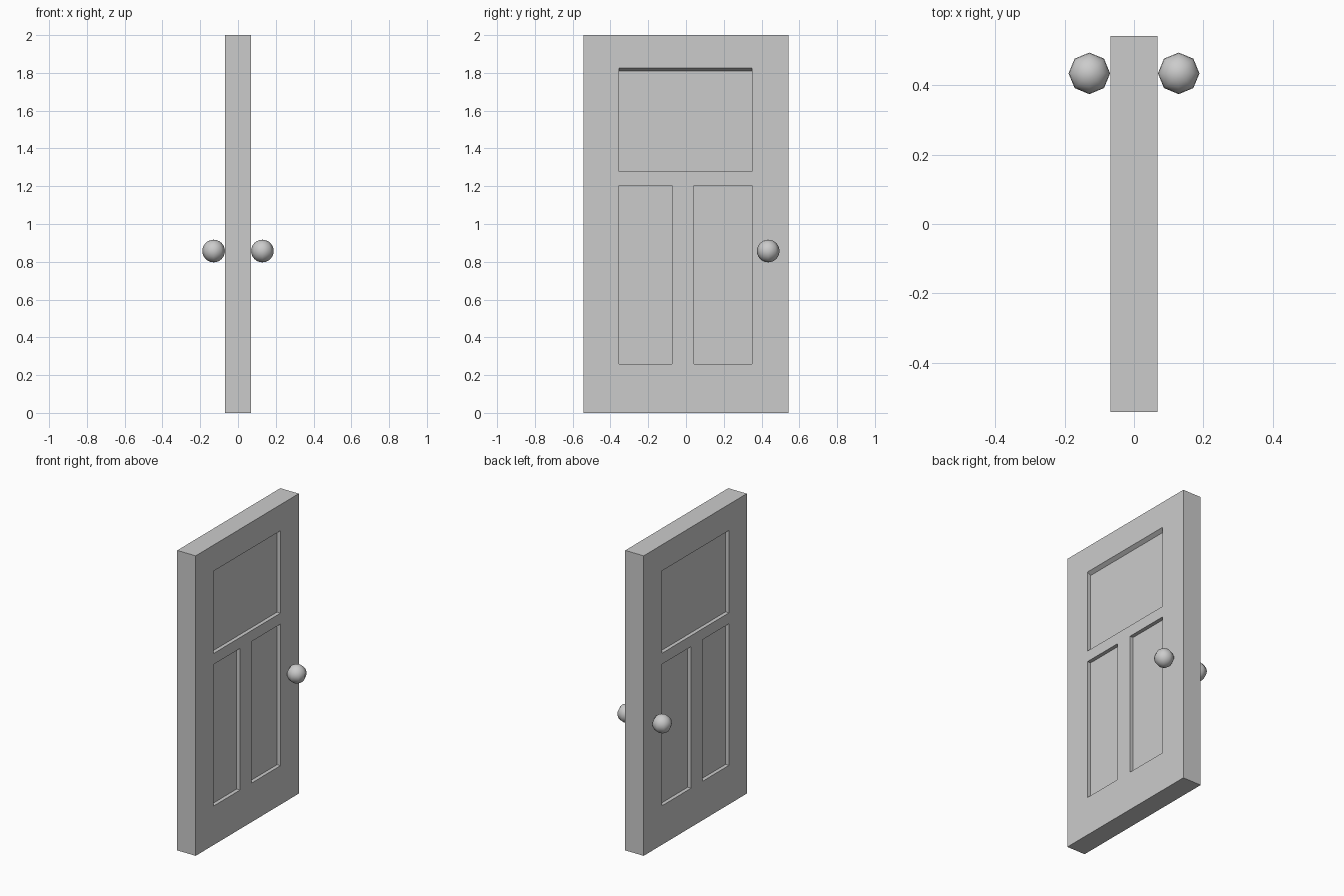
import bpy, bmesh

if "Cube" in bpy.data.objects:
    bpy.data.objects.remove(bpy.data.objects["Cube"])

HALF_T, HALF_W, HEIGHT = 0.068, 0.543, 2.0
RECESS = 0.025


def new_object(name, bm):
    bmesh.ops.recalc_face_normals(bm, faces=bm.faces)
    mesh = bpy.data.meshes.new(name)
    bm.to_mesh(mesh)
    bm.free()
    obj = bpy.data.objects.new(name, mesh)
    bpy.context.collection.objects.link(obj)
    return obj


def add_box(bm, x0, x1, y0, y1, z0, z1):
    verts = bmesh.ops.create_cube(bm, size=1)["verts"]
    for v in verts:
        v.co.x = x1 if v.co.x > 0 else x0
        v.co.y = y1 if v.co.y > 0 else y0
        v.co.z = z1 if v.co.z > 0 else z0
    return verts


# Door slab
bm = bmesh.new()
add_box(bm, -HALF_T, HALF_T, -HALF_W, HALF_W, 0, HEIGHT)
door = new_object("door_slab", bm)

# Panel recess cutters: y range, z range, slope of the upper edge
panels = [
    (-0.355, 0.35, 1.277, 1.826, 0.015),
    (-0.355, -0.075, 0.26, 1.204, 0),
    (0.043, 0.35, 0.26, 1.204, 0),
]
bm = bmesh.new()
floor_x = HALF_T - RECESS
for side in (-1, 1):
    for y0, y1, z0, z1, slope in panels:
        for v in add_box(bm, side * floor_x, side * (HALF_T + RECESS), y0, y1, z0, z1):
            if v.co.z > z0 + 0.1:
                v.co.z += slope if abs(v.co.x) > HALF_T else -slope
cutter = new_object("panel_cutter", bm)
cutter.hide_render = True
cutter.hide_viewport = True

cut = door.modifiers.new("panels", "BOOLEAN")
cut.operation = "DIFFERENCE"
cut.solver = "EXACT"
cut.object = cutter

# Round knobs on both faces
for side, name in ((-1, "knob_back"), (1, "knob_front")):
    bpy.ops.mesh.primitive_uv_sphere_add(
        segments=8, ring_count=12, radius=0.06,
        location=(side * 0.129, 0.435, 0.857))
    knob = bpy.context.object
    knob.name = name
    bpy.ops.object.shade_smooth()
